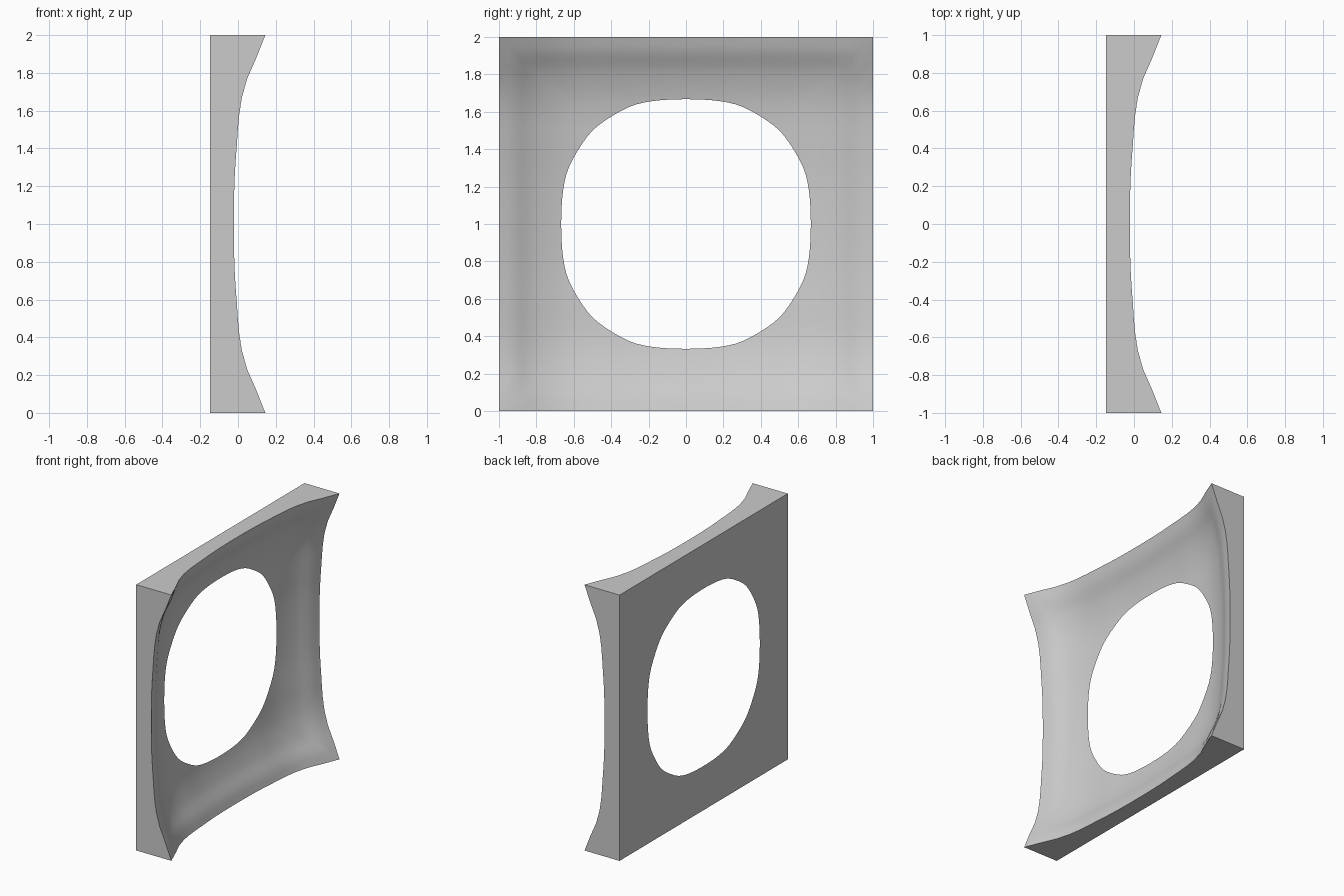
import bpy, bmesh, math

cube = bpy.data.objects.get("Cube")
if cube:
    bpy.data.objects.remove(cube, do_unlink=True)

BACK, SEGMENTS, RINGS = -0.147, 96, 18
# Flare profile: distance from the middle, depth along the outer edge
PROFILE = [(0, -0.022), (0.24, -0.018), (0.45, -0.004), (0.56, 0.004), (0.685, 0.024),
           (0.817, 0.066), (0.923, 0.119), (1, 0.145)]


def slope(i):
    a, b = PROFILE[max(i - 1, 0)], PROFILE[min(i + 1, len(PROFILE) - 1)]
    return 0 if i == 0 else (b[1] - a[1]) / (b[0] - a[0])


def flare(u):
    """Smooth interpolation of the flare profile."""
    u = min(abs(u), 1)
    i = max(k for k in range(len(PROFILE) - 1) if PROFILE[k][0] <= u)
    (u0, x0), (u1, x1) = PROFILE[i], PROFILE[i + 1]
    w = u1 - u0
    t = (u - u0) / w
    return ((2 * t**3 - 3 * t**2 + 1) * x0 + (t**3 - 2 * t**2 + t) * w * slope(i)
            + (3 * t**2 - 2 * t**3) * x1 + (t**3 - t**2) * w * slope(i + 1))


def depth(y, z):
    return flare(y) + flare(z) - PROFILE[-1][1]


def hole_radius(dy, dz):
    """Where the curved face runs out into the flat back."""
    low, high = 0.3, 1.0
    for _ in range(40):
        mid = (low + high) / 2
        if depth(dy * mid, dz * mid) < BACK:
            low = mid
        else:
            high = mid
    return high


bm = bmesh.new()
rings = [[] for _ in range(RINGS + 1)]
back_edge = []
for s in range(SEGMENTS):
    a = math.tau * s / SEGMENTS
    dy, dz = math.cos(a), math.sin(a)
    inner, outer = hole_radius(dy, dz), 1 / max(abs(dy), abs(dz))
    for r, ring in enumerate(rings):
        d = inner + (outer - inner) * r / RINGS
        x = BACK if r == 0 else depth(dy * d, dz * d)
        ring.append(bm.verts.new((x, dy * d, dz * d + 1)))
    back_edge.append(bm.verts.new((BACK, dy * outer, dz * outer + 1)))

# Curved face, four outer sides, then the flat back closing at the hole
loops = rings + [back_edge, rings[0]]
for first, second in zip(loops, loops[1:]):
    for s in range(SEGMENTS):
        n = (s + 1) % SEGMENTS
        bm.faces.new((first[s], second[s], second[n], first[n]))
bmesh.ops.recalc_face_normals(bm, faces=bm.faces)

mesh = bpy.data.meshes.new("curved_panel")
bm.to_mesh(mesh)
bm.free()
panel = bpy.data.objects.new("curved_panel", mesh)
bpy.context.collection.objects.link(panel)

grey = bpy.data.materials.new("light_grey")
grey.use_nodes = True
colour = (0.6, 0.6, 0.6, 1)
grey.diffuse_color = colour
grey.node_tree.nodes["Principled BSDF"].inputs["Base Color"].default_value = colour
mesh.materials.append(grey)

bpy.ops.object.select_all(action='DESELECT')
panel.select_set(True)
bpy.context.view_layer.objects.active = panel
bpy.ops.object.shade_smooth_by_angle(angle=math.radians(30))
